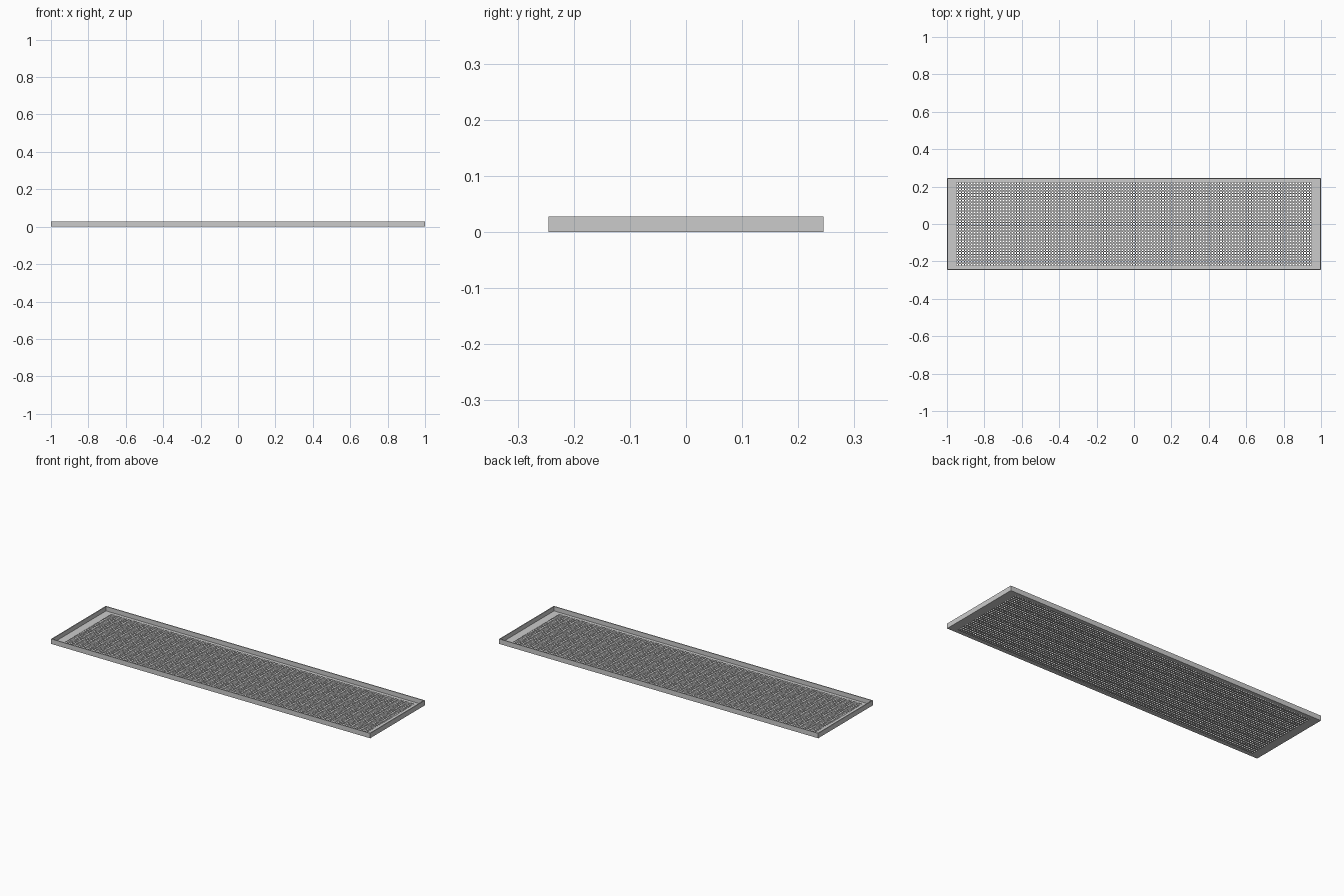
import bpy, bmesh

cube = bpy.data.objects.get("Cube")
if cube:
    bpy.data.objects.remove(cube, do_unlink=True)

LENGTH, WIDTH, HEIGHT = 2.0, 0.49, 0.028
WALL, FLOOR = 0.005, 0.003
PITCH, RIB = 0.0155, 0.0034       # hole spacing, half the width of a rib
NX, NY = 123, 29                  # hole counts

steel = bpy.data.materials.new("grey steel")
steel.use_nodes = True
colour = (0.6, 0.6, 0.6, 1)
steel.diffuse_color = colour
steel.node_tree.nodes["Principled BSDF"].inputs["Base Color"].default_value = colour


def finish(name, bm):
    mesh = bpy.data.meshes.new(name)
    bm.to_mesh(mesh)
    bm.free()
    mesh.materials.append(steel)
    obj = bpy.data.objects.new(name, mesh)
    bpy.context.collection.objects.link(obj)
    return obj


def lines(count, half):
    """Grid lines for the holes, with a plain margin at both ends."""
    return [-half] + [(i - count / 2) * PITCH for i in range(count + 1)] + [half]


# Perforated floor: a sheet of cells, each inset and opened, then thickened
xs = lines(NX, LENGTH / 2 - WALL)
ys = lines(NY, WIDTH / 2 - WALL)
bm = bmesh.new()
grid = [[bm.verts.new((x, y, 0)) for y in ys] for x in xs]
cells = []
for i in range(len(xs) - 1):
    for j in range(len(ys) - 1):
        face = bm.faces.new((grid[i][j], grid[i + 1][j], grid[i + 1][j + 1], grid[i][j + 1]))
        if 0 < i <= NX and 0 < j <= NY:
            cells.append(face)
bm.normal_update()
bmesh.ops.inset_individual(bm, faces=cells, thickness=RIB, use_even_offset=True)
bmesh.ops.delete(bm, geom=cells, context='FACES')
floor = finish("perforated_floor", bm)
solid = floor.modifiers.new("thickness", 'SOLIDIFY')
solid.thickness = FLOOR
solid.offset = 1

# Rim: four upright walls with mitred corners
bm = bmesh.new()
rings = []
for inset, z in ((0, 0), (0, HEIGHT), (WALL, HEIGHT), (WALL, 0)):
    x, y = LENGTH / 2 - inset, WIDTH / 2 - inset
    rings.append([bm.verts.new((sx * x, sy * y, z))
                  for sx, sy in ((-1, -1), (1, -1), (1, 1), (-1, 1))])
for r in range(4):
    a, b = rings[r], rings[(r + 1) % 4]
    for k in range(4):
        n = (k + 1) % 4
        bm.faces.new((a[k], a[n], b[n], b[k]))
finish("rim_walls", bm)
